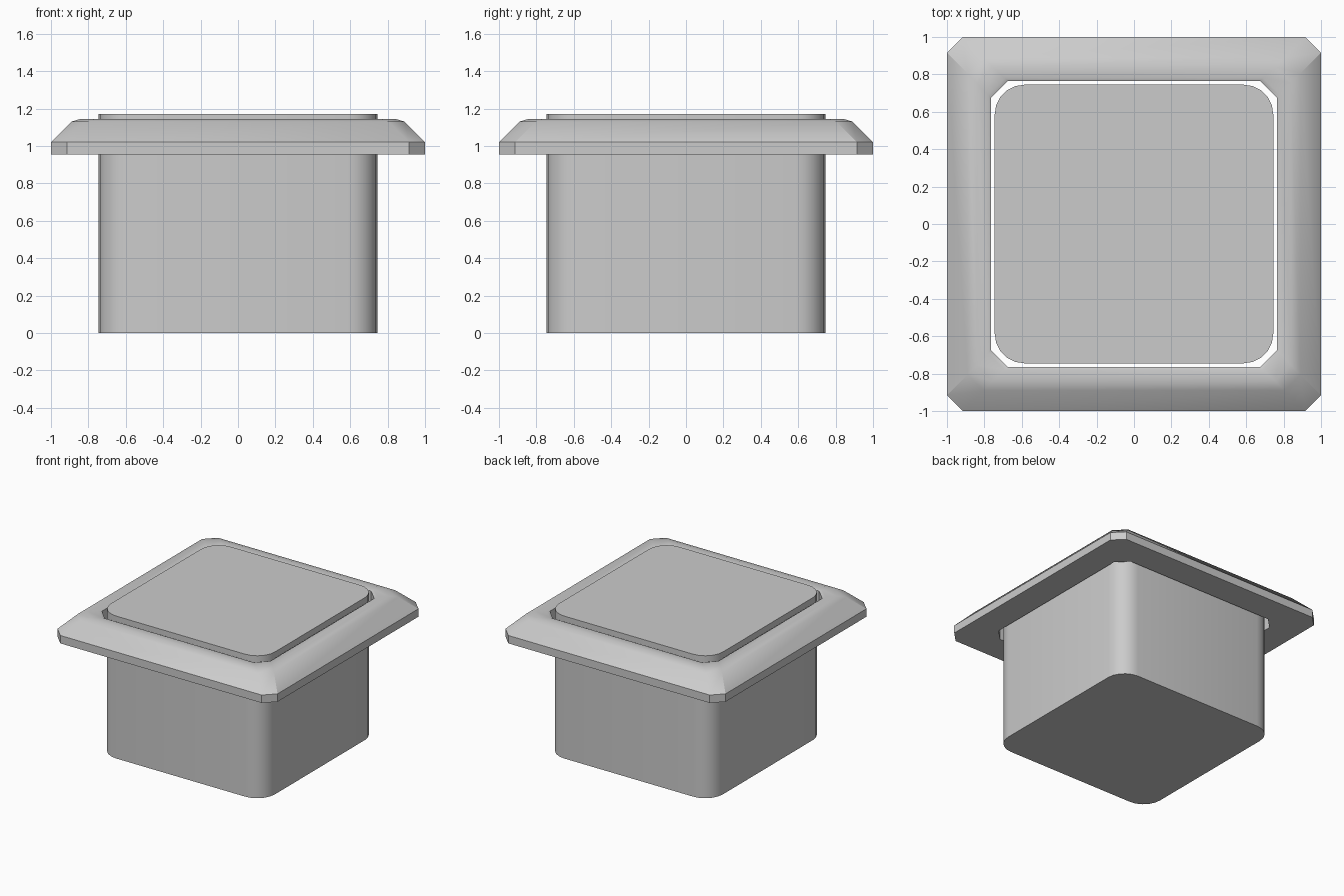
import bpy, bmesh, math

if "Cube" in bpy.data.objects:
    bpy.data.objects.remove(bpy.data.objects["Cube"])


def rounded_square(half, radius, segments):
    """Square outline with rounded (or cut, segments=1) corners."""
    pts = []
    for q in range(4):
        a0 = q * math.pi / 2
        sx = 1 if q in (0, 3) else -1
        sy = 1 if q in (0, 1) else -1
        for i in range(segments + 1):
            a = a0 + i / segments * math.pi / 2
            pts.append((sx * (half - radius) + radius * math.cos(a),
                        sy * (half - radius) + radius * math.sin(a)))
    return pts


def loft(name, profile, segments, closed):
    """Join stacked outlines (half, radius, z); closed makes a ring, else capped."""
    bm = bmesh.new()
    loops = [[bm.verts.new((x, y, z)) for x, y in rounded_square(h, r, segments)]
             for h, r, z in profile]
    pairs = list(zip(loops, loops[1:]))
    if closed:
        pairs.append((loops[-1], loops[0]))
    for a, b in pairs:
        n = len(a)
        for i in range(n):
            j = (i + 1) % n
            bm.faces.new((a[i], a[j], b[j], b[i]))
    if not closed:
        bm.faces.new(loops[0][::-1])
        bm.faces.new(loops[-1])
    bmesh.ops.recalc_face_normals(bm, faces=bm.faces)
    mesh = bpy.data.meshes.new(name)
    bm.to_mesh(mesh)
    bm.free()
    ob = bpy.data.objects.new(name, mesh)
    bpy.context.collection.objects.link(ob)
    bpy.ops.object.select_all(action='DESELECT')
    ob.select_set(True)
    bpy.context.view_layer.objects.active = ob
    bpy.ops.object.shade_smooth_by_angle(angle=math.radians(30))
    return ob


# Sliding button block
loft("button_block", [(0.745, 0.16, 0.0), (0.745, 0.16, 1.17)], 5, False)

# Bevelled surround with cut corners and an open centre
loft("surround_frame", [
    (1.0, 0.085, 0.955),
    (1.0, 0.085, 1.02),
    (0.89, 0.085, 1.13),
    (0.84, 0.085, 1.145),
    (0.78, 0.09, 1.143),
    (0.765, 0.09, 1.135),
    (0.765, 0.09, 0.955),
], 1, True)
